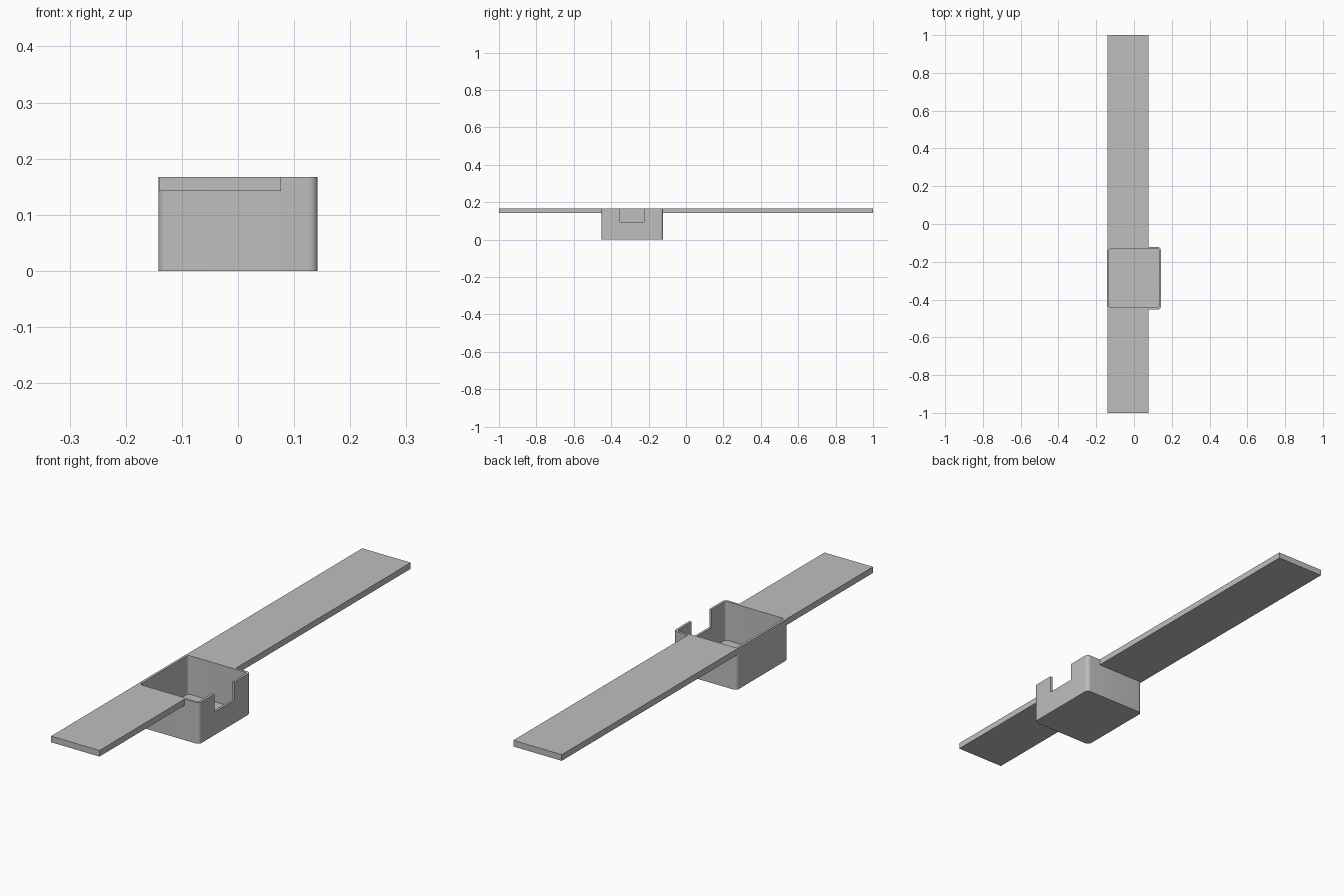
import bpy, bmesh, math

if "Cube" in bpy.data.objects:
    bpy.data.objects.remove(bpy.data.objects["Cube"])

grey = bpy.data.materials.new("light grey")
grey.diffuse_color = (0.52, 0.52, 0.52, 1)
grey.use_nodes = True
grey.node_tree.nodes["Principled BSDF"].inputs["Base Color"].default_value = grey.diffuse_color


def prism(name, x0, x1, y0, y1, z0, z1, r=0.0, seg=8):
    """Upright box whose vertical edges are rounded with radius r."""
    pts = []
    corners = [(x1 - r, y1 - r, 0), (x0 + r, y1 - r, 90),
               (x0 + r, y0 + r, 180), (x1 - r, y0 + r, 270)]
    for cx, cy, a0 in corners:
        for i in range(seg + 1 if r else 1):
            a = math.radians(a0 + 90 * i / seg)
            pts.append((cx + r * math.cos(a), cy + r * math.sin(a)))
    bm = bmesh.new()
    base = bm.faces.new([bm.verts.new((x, y, z0)) for x, y in pts])
    ext = bmesh.ops.extrude_face_region(bm, geom=[base])["geom"]
    for v in ext:
        if isinstance(v, bmesh.types.BMVert):
            v.co.z = z1
    bmesh.ops.recalc_face_normals(bm, faces=bm.faces)
    me = bpy.data.meshes.new(name)
    bm.to_mesh(me)
    bm.free()
    me.materials.append(grey)
    ob = bpy.data.objects.new(name, me)
    bpy.context.collection.objects.link(ob)
    return ob


def cut(ob, cutter):
    bpy.context.view_layer.objects.active = ob
    m = ob.modifiers.new("cut", "BOOLEAN")
    m.operation = 'DIFFERENCE'
    m.solver = 'EXACT'
    m.object = cutter
    bpy.ops.object.modifier_apply(modifier=m.name)


# main parts: open box and the long flat mounting strip
box = prism("box", -0.142, 0.142, -0.453, -0.122, 0, 0.167, r=0.016)
strip = prism("mounting_strip", -0.141, 0.077, -1, 1, 0.142, 0.167)

# cavity through both parts, and the notch in the right wall
cavity = prism("cavity_cutter", -0.132, 0.132, -0.443, -0.132, 0.01, 0.3, r=0.01)
notch = prism("notch_cutter", 0.1, 0.2, -0.353, -0.224, 0.094, 0.3)
cut(box, cavity)
cut(box, notch)
cut(strip, cavity)
for c in (cavity, notch):
    bpy.data.objects.remove(c, do_unlink=True)

# smooth only the rounded corners
bpy.ops.object.select_all(action='DESELECT')
box.select_set(True)
bpy.context.view_layer.objects.active = box
bpy.ops.object.shade_smooth_by_angle(angle=math.radians(30))
